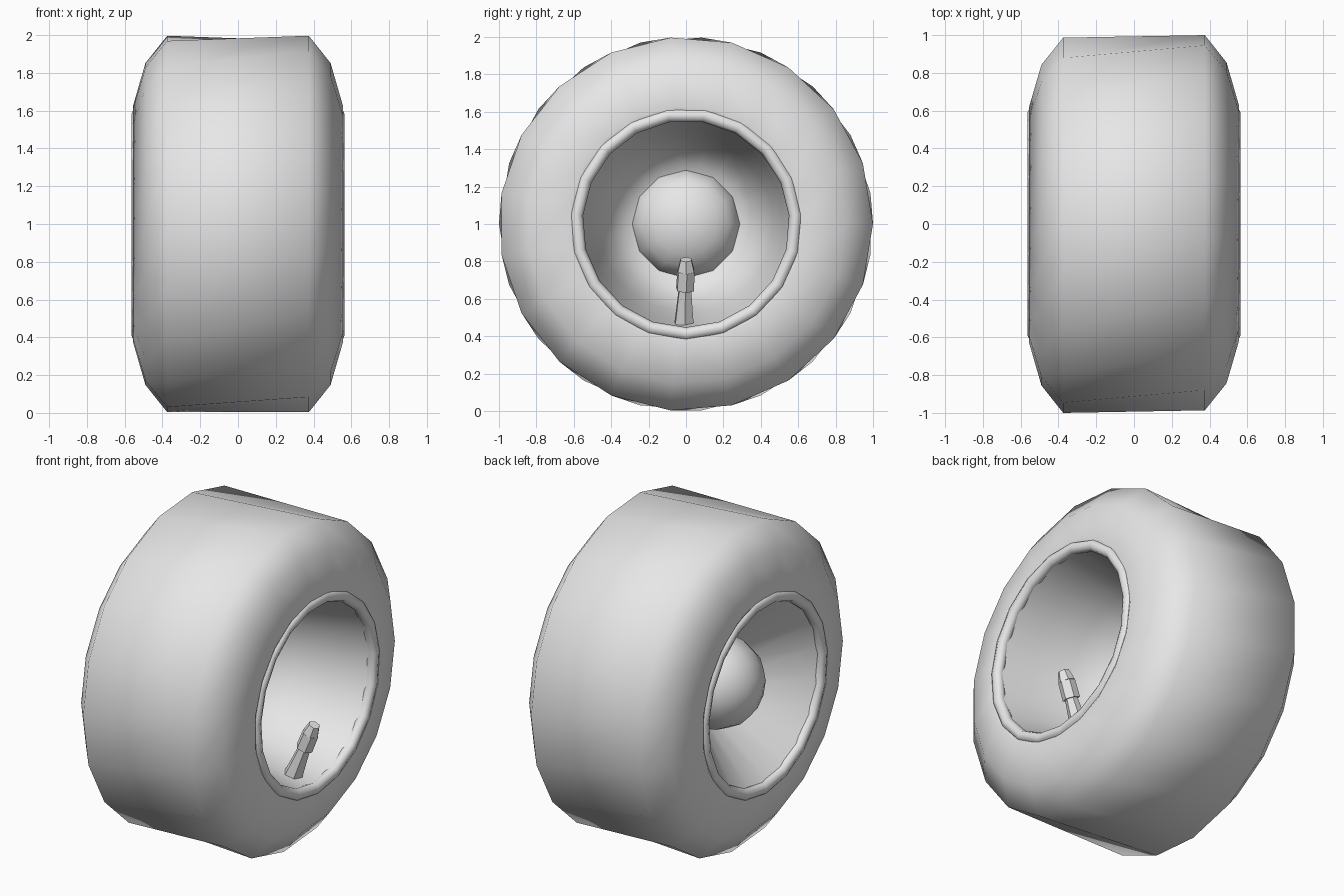
import bpy, bmesh, math
from mathutils import Vector

if "Cube" in bpy.data.objects:
    bpy.data.objects.remove(bpy.data.objects["Cube"])

grey = bpy.data.materials.new("plain_grey")
grey.use_nodes = True
grey.diffuse_color = (0.8, 0.8, 0.8, 1)
grey.node_tree.nodes["Principled BSDF"].inputs["Base Color"].default_value = (0.8, 0.8, 0.8, 1)


def finish(ob, name, angle):
    """Name, colour and shade one part."""
    ob.name = name
    ob.data.materials.clear()
    ob.data.materials.append(grey)
    bpy.ops.object.select_all(action="DESELECT")
    ob.select_set(True)
    bpy.context.view_layer.objects.active = ob
    bpy.ops.object.shade_smooth_by_angle(angle=math.radians(angle))
    return ob


def lathe(name, profile, sides=19, angle=60):
    """Spin (x, radius) points around the axle; the far half is turned half a step."""
    bm = bmesh.new()
    rings = []
    for x, r in profile:
        phase = 0.5 if x < 0 and r > 0.6 else 0
        ring = []
        for i in range(sides):
            a = math.tau * (i + phase) / sides
            ring.append(bm.verts.new((x, r * math.cos(a), 1 + r * math.sin(a))))
        rings.append(ring)
    for a, b in zip(rings, rings[1:]):
        for i in range(sides):
            j = (i + 1) % sides
            bm.faces.new((a[i], b[i], b[j], a[j]))
    bmesh.ops.remove_doubles(bm, verts=bm.verts, dist=0.0005)
    me = bpy.data.meshes.new(name)
    bm.to_mesh(me)
    bm.free()
    ob = bpy.data.objects.new(name, me)
    bpy.context.collection.objects.link(ob)
    return finish(ob, name, angle)


# Tyre: rounded sidewalls and a flat, slightly twisted tread
side = [(0.535, 0.59), (0.555, 0.63), (0.49, 0.855), (0.375, 1.0)]
lathe("tire", side + [(-x, r) for x, r in reversed(side)], angle=180)

# Rim beads on both sides
for label, sx in (("left", 1), ("right", -1)):
    bpy.ops.mesh.primitive_torus_add(
        major_segments=19, minor_segments=8, major_radius=0.588, minor_radius=0.036,
        location=(sx * 0.529, 0, 1), rotation=(0, math.pi / 2, 0))
    finish(bpy.context.object, label + "_rim", 60)

# Deep dish on one side, shallower cone on the other
lathe("left_dish", [(-0.17, 0.26), (-0.15, 0.32), (-0.07, 0.4), (0.1, 0.47),
                    (0.35, 0.525), (0.53, 0.56)], angle=180)
lathe("right_dish", [(-0.53, 0.56), (-0.22, 0.26)])


# Hub domes
def dome(base, height, radius, steps=5):
    pts = []
    for k in range(steps + 1):
        t = math.pi / 2 * k / steps
        pts.append((base + height * math.cos(t), radius * math.sin(t)))
    return pts


lathe("left_hub", dome(-0.17, 0.2, 0.29), sides=12)
lathe("right_hub", dome(-0.22, -0.27, 0.28)[::-1], sides=12)


# Air valve: tapered stem with a cap, leaning outwards
def taper(name, start, end, r1, r2):
    a, b = Vector(start), Vector(end)
    bpy.ops.mesh.primitive_cone_add(
        vertices=6, radius1=r1, radius2=r2, depth=(b - a).length, location=(a + b) / 2,
        rotation=(b - a).to_track_quat("Z", "Y").to_euler())
    finish(bpy.context.object, name, 40)


taper("valve_stem", (0.39, -0.01, 0.46), (0.47, -0.005, 0.66), 0.058, 0.036)
taper("valve_cap_lower", (0.465, -0.005, 0.65), (0.505, 0, 0.75), 0.052, 0.05)
taper("valve_cap_tip", (0.505, 0, 0.75), (0.53, 0, 0.81), 0.05, 0.034)
